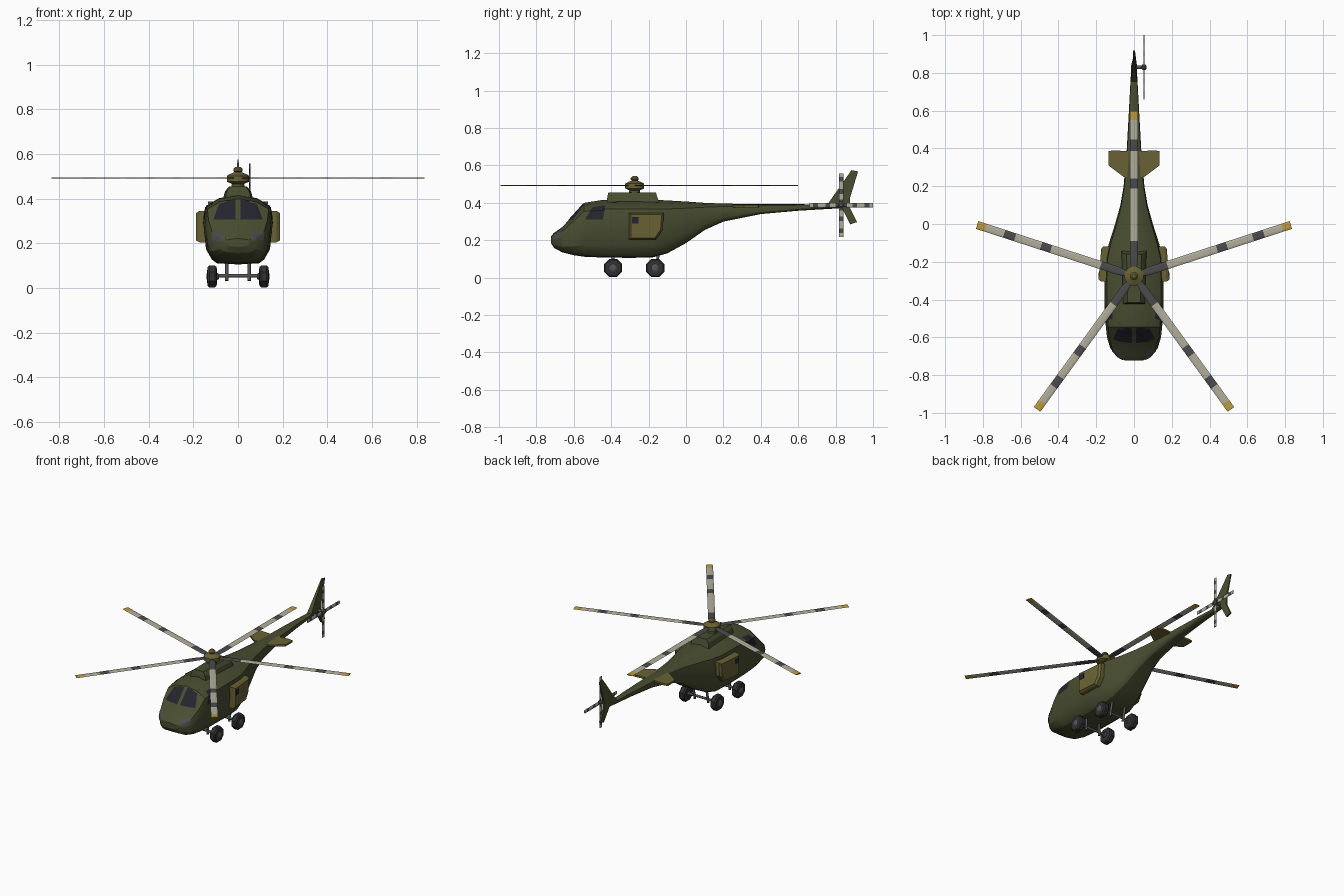
import bpy, bmesh
from math import sin, cos, pi, radians
from mathutils import Vector, Matrix
from mathutils.bvhtree import BVHTree

if "Cube" in bpy.data.objects:
    bpy.data.objects.remove(bpy.data.objects["Cube"])


def material(name, rgb):
    m = bpy.data.materials.new(name)
    m.diffuse_color = (*rgb, 1)
    m.use_nodes = True
    m.node_tree.nodes["Principled BSDF"].inputs["Base Color"].default_value = m.diffuse_color
    return m


GREEN = material("dark_olive", (0.065, 0.075, 0.03))
OLIVE = material("light_olive", (0.14, 0.12, 0.035))
GLASS = material("glass", (0.018, 0.018, 0.028))
LAMP = material("grey_glass", (0.07, 0.072, 0.068))
LIGHT = material("blade_light", (0.45, 0.42, 0.33))
DARK = material("blade_dark", (0.07, 0.07, 0.075))
YELLOW = material("blade_tip", (0.5, 0.33, 0.05))
RUBBER = material("rubber", (0.03, 0.03, 0.033))
METAL = material("metal", (0.09, 0.09, 0.095))


def loft(name, rings, mats, smooth=None):
    """Skin equal-length rings with capped ends; mats is one material or one per segment."""
    segs = len(rings) - 1
    if not isinstance(mats, list):
        mats = [mats] * segs
    slots = list(dict.fromkeys(mats))
    bm = bmesh.new()
    vs = [[bm.verts.new(p) for p in r] for r in rings]
    n = len(rings[0])
    for i in range(segs):
        for k in range(n):
            f = bm.faces.new((vs[i][k], vs[i][(k + 1) % n], vs[i + 1][(k + 1) % n], vs[i + 1][k]))
            f.material_index = slots.index(mats[i])
    bm.faces.new(vs[0]).material_index = slots.index(mats[0])
    bm.faces.new(vs[-1]).material_index = slots.index(mats[-1])
    bmesh.ops.recalc_face_normals(bm, faces=bm.faces)
    me = bpy.data.meshes.new(name)
    bm.to_mesh(me)
    bm.free()
    for m in slots:
        me.materials.append(m)
    ob = bpy.data.objects.new(name, me)
    bpy.context.collection.objects.link(ob)
    if smooth:
        bpy.ops.object.select_all(action='DESELECT')
        ob.select_set(True)
        bpy.context.view_layer.objects.active = ob
        bpy.ops.object.shade_smooth_by_angle(angle=radians(smooth))
    return ob


def lathe(name, origin, axis, profile, n, mat, smooth=None):
    """Turned part: profile is (radius, distance along axis)."""
    q = Vector(axis).to_track_quat('Z', 'Y')
    rings = [[Vector(origin) + q @ Vector((r * cos((k + .5) * 2 * pi / n), r * sin((k + .5) * 2 * pi / n), d))
              for k in range(n)] for r, d in profile]
    return loft(name, rings, mat, smooth)


def rod(name, a, b, r, mat, n=8):
    d = Vector(b) - Vector(a)
    return lathe(name, a, d, [(r, 0), (r, d.length)], n, mat, 50)


# Fuselage and tail boom: y, top z, bottom z, half width
stations = [(-.722, .222, .185, .05), (-.705, .24, .158, .085), (-.66, .272, .135, .125),
            (-.60, .338, .12, .143), (-.545, .400, .112, .149), (-.45, .415, .108, .155),
            (-.30, .418, .106, .156), (-.18, .417, .108, .152), (-.10, .413, .13, .132),
            (0, .407, .185, .10), (.1, .400, .255, .072), (.2, .396, .30, .055),
            (.4, .393, .34, .038), (.6, .393, .358, .027), (.84, .39, .372, .014)]
half = [(0, 0), (.6, .015), (.75, .07), (.92, .22), (1, .6), (.92, .84), (.55, .95), (0, 1)]
section = half + [(-x, z) for x, z in half[-2:0:-1]]
hull = loft("fuselage", [[(x * w, y, b + z * (t - b)) for x, z in section] for y, t, b, w in stations],
            GREEN, 25)
tree = BVHTree.FromPolygons([v.co for v in hull.data.vertices], [p.vertices for p in hull.data.polygons])


def pane(name, quad, side, mat, n=6):
    """Window laid on the hull: quad in (x, z) seen from the front, or (y, z) seen from side +1/-1."""
    a, b, c, d = [Vector(p) for p in quad]
    bm = bmesh.new()
    grid = []
    for i in range(n + 1):
        row = []
        for j in range(n + 1):
            p = a.lerp(b, i / n).lerp(d.lerp(c, i / n), j / n)
            if side:
                o, dr = Vector((side, p.x, p.y)), Vector((-side, 0, 0))
            else:
                o, dr = Vector((p.x, -2, p.y)), Vector((0, 1, 0))
            hit, nor, _, _ = tree.ray_cast(o, dr)
            row.append(bm.verts.new(hit - dr * .004))
        grid.append(row)
    for i in range(n):
        for j in range(n):
            f = bm.faces.new((grid[i][j], grid[i + 1][j], grid[i + 1][j + 1], grid[i][j + 1]))
            f.normal_update()
            if f.normal.dot(dr) > 0:
                f.normal_flip()
    me = bpy.data.meshes.new(name)
    bm.to_mesh(me)
    bm.free()
    me.materials.append(mat)
    bpy.context.collection.objects.link(bpy.data.objects.new(name, me))


for s, tag in ((1, "left"), (-1, "right")):
    # Cockpit glazing and chin windows
    pane("windscreen_" + tag, [(s * .01, .308), (s * .11, .308), (s * .08, .39), (s * .012, .394)], 0, GLASS)
    pane("chin_window_" + tag, [(s * .058, .215), (s * .118, .205), (s * .115, .25), (s * .07, .262)], 0, LAMP)
    pane("side_window_" + tag, [(-.54, .31), (-.445, .31), (-.43, .387), (-.50, .378)], s, GLASS)

    # Bulging side doors with a small window
    outline = [(-.305, .205), (-.16, .205), (-.125, .255), (-.118, .345), (-.305, .345)]
    cy, cz = -.215, .275

    def door_ring(x, k, slant):
        return [(s * (x - slant * (y + .305)), cy + (y - cy) * k, cz + (z - cz) * k) for y, z in outline]
    loft("door_" + tag, [door_ring(.12, 1, 0), door_ring(.172, 1, .06), door_ring(.188, .88, .08)], OLIVE)
    win = [(-.288, .29), (-.255, .29), (-.255, .325), (-.288, .325)]
    loft("door_window_" + tag, [[(s * (x - .08 * (y + .305)), y, z) for y, z in win] for x in (.18, .1905)], GLASS)

    # Tailplane
    plan = [(.02, .25), (.055, .25), (.135, .31), (.135, .385), (.11, .39), (.02, .385)]
    loft("tailplane_" + tag, [[(s * x, y, z) for x, y in plan] for z in (.376, .388)], OLIVE)

    # Wheels, four in all, on axles and struts
    for y, end in ((-.39, "front"), (-.165, "rear")):
        lathe(f"{end}_wheel_{tag}", (s * .094, y, .052), (s, 0, 0),
              [(.03, 0), (.046, .002), (.053, .01), (.053, .034), (.046, .042), (.03, .044)], 8, RUBBER)
        lathe(f"{end}_wheel_hub_{tag}", (s * .085, y, .052), (s, 0, 0),
              [(.012, 0), (.02, .012), (.022, .052), (.012, .056)], 8, METAL)
        lean = .02 if end == "rear" else 0
        rod(f"{end}_strut_{tag}", (s * .05, y, .033), (s * .05, y + lean, .135), .008, METAL)

for y, end in ((-.39, "front"), (-.165, "rear")):
    rod(end + "_axle", (-.1, y, .055), (.1, y, .055), .008, METAL)

# Roof cowling
loft("engine_cowling", [[(-w, a, z), (w, a, z), (w * 1.15, b, z), (-w * 1.15, b, z)]
                        for w, a, b, z in ((.06, -.425, -.14, .395), (.05, -.42, -.155, .435), (.034, -.415, -.16, .455))],
     GREEN)

# Main rotor mast and hub
HUB = Vector((0, -.275, .493))
lathe("rotor_mast", (0, -.275, .44), (0, 0, 1), [(.035, 0), (.025, .04)], 12, GREEN, 40)
lathe("rotor_hub", HUB, (0, 0, 1), [(.03, -.026), (.052, -.016), (.052, .01), (.032, .02), (.016, .026),
                                    (.022, .032), (.022, .04), (.012, .05)], 12, OLIVE, 35)


def blade(name, bands, half_w, half_t, root_w, place):
    """Banded blade along +x; bands is (end radius, material), first entry is the root radius."""
    rings = []
    for i, (r, _) in enumerate(bands):
        w = root_w if i == 0 else half_w
        rings.append([place @ Vector(p) for p in
                      ((r, -w, 0), (r, -w * .5, half_t), (r, w * .5, half_t), (r, w, 0),
                       (r, w * .5, -half_t), (r, -w * .5, -half_t))])
    loft(name, rings, [m for _, m in bands[1:]])


main_bands = [(.03, None), (.09, DARK), (.185, DARK), (.462, LIGHT), (.517, DARK), (.662, LIGHT),
              (.723, DARK), (.826, LIGHT), (.873, YELLOW)]
for i in range(5):
    blade(f"main_blade_{i + 1}", main_bands, .0215, .003, .014,
          Matrix.Translation(HUB) @ Matrix.Rotation(radians(90 + 72 * i), 4, 'Z'))

# Tail fin, swept up and down
fin = [(.755, .39), (.885, .575), (.92, .568), (.878, .43), (.878, .37), (.915, .297), (.878, .285), (.835, .372)]
loft("tail_fin", [[(sx * (.016 if z < .44 else .007) * (.35 if y > .87 else 1), y, z) for y, z in fin]
                  for sx in (-1, 1)], GREEN)

# Tail rotor
TAIL = Vector((.052, .83, .388))
rod("tail_rotor_shaft", (0, .83, .388), (.066, .83, .388), .009, METAL)
lathe("tail_rotor_hub", (.04, .83, .388), (1, 0, 0), [(.01, 0), (.017, .006), (.017, .018), (.008, .026)], 8, METAL, 40)
tail_bands = [(.008, None), (.03, DARK), (.06, LIGHT), (.085, DARK), (.125, LIGHT), (.15, DARK), (.17, LIGHT)]
for i in range(4):
    blade(f"tail_blade_{i + 1}", tail_bands, .0125, .003, .008,
          Matrix.Translation(TAIL) @ Matrix.Rotation(radians(90), 4, 'Y') @ Matrix.Rotation(radians(90 * i), 4, 'Z'))
